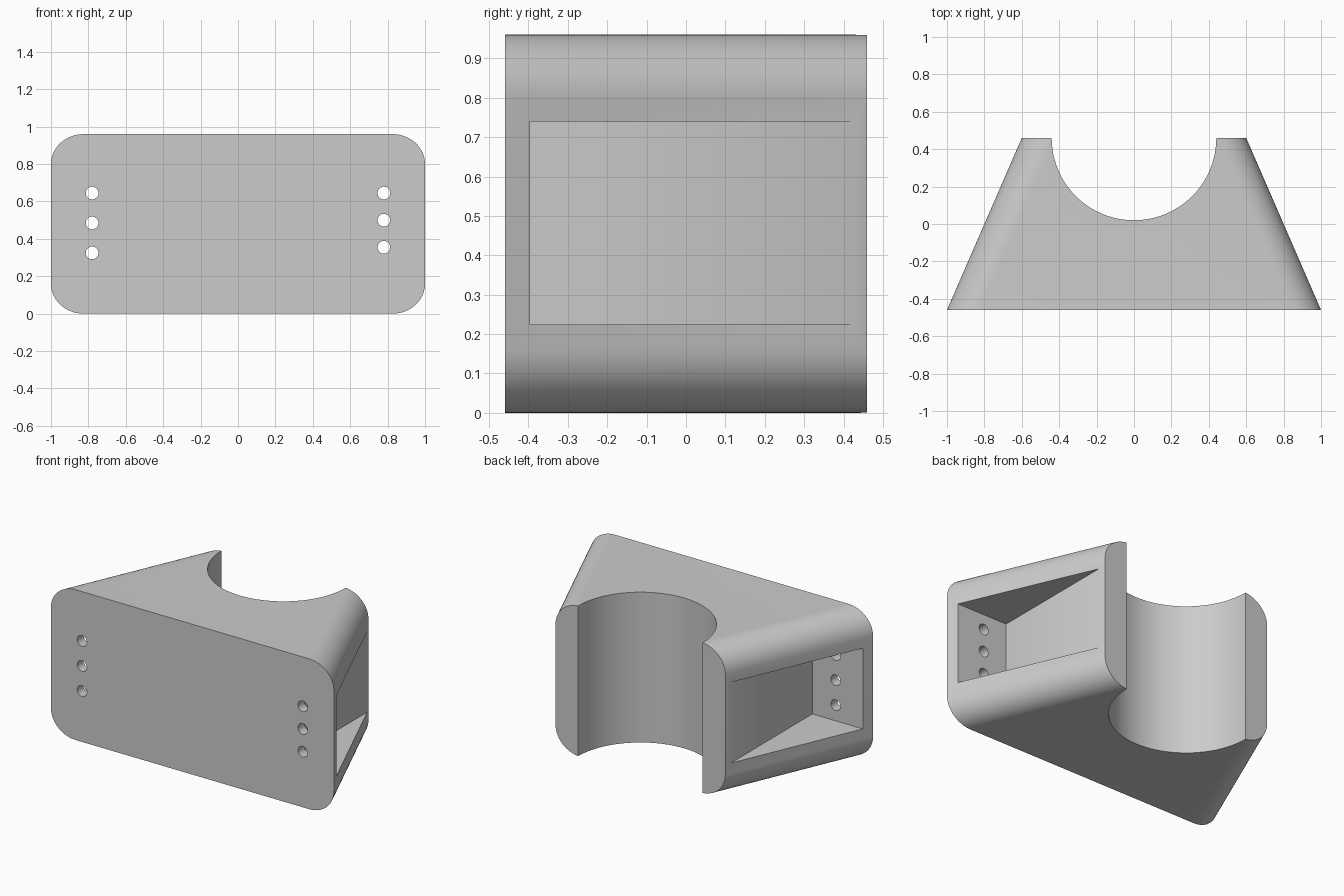
import bpy, bmesh, math
from mathutils import Matrix

cube = bpy.data.objects.get("Cube")
if cube:
    bpy.data.objects.remove(cube, do_unlink=True)

HEIGHT, DEPTH = 0.96, 0.46          # full height, half depth
FRONT_HALF, BACK_HALF = 1.0, 0.6    # half widths
FILLET_X, FILLET_Z = 0.175, 0.16

grey = bpy.data.materials.new("plain_grey")
grey.use_nodes = True
colour = (0.6, 0.6, 0.6, 1)
grey.diffuse_color = colour
grey.node_tree.nodes["Principled BSDF"].inputs["Base Color"].default_value = colour


def make_object(name, bm):
    bmesh.ops.recalc_face_normals(bm, faces=bm.faces)
    mesh = bpy.data.meshes.new(name)
    bm.to_mesh(mesh)
    bm.free()
    mesh.materials.append(grey)
    obj = bpy.data.objects.new(name, mesh)
    bpy.context.collection.objects.link(obj)
    return obj


def rounded_ring(bm, half_width, y, steps=16):
    """Rounded rectangle standing at depth y."""
    ring = []
    for corner, (sx, sz) in enumerate([(1, 1), (-1, 1), (-1, -1), (1, -1)]):
        for i in range(steps + 1):
            a = math.pi / 2 * (corner + i / steps)
            x = sx * (half_width - FILLET_X) + FILLET_X * math.cos(a)
            z = HEIGHT / 2 + sz * (HEIGHT / 2 - FILLET_Z) + FILLET_Z * math.sin(a)
            ring.append(bm.verts.new((x, y, z)))
    return ring


def box_cutter(name, low, high):
    bm = bmesh.new()
    size = [h - l for l, h in zip(low, high)]
    mid = [(h + l) / 2 for l, h in zip(low, high)]
    bmesh.ops.create_cube(bm, size=1, matrix=Matrix.Translation(mid) @ Matrix.Diagonal((*size, 1)))
    return make_object(name, bm)


def cylinder_cutter(name, centre, radius, length, segments, turn=0):
    bm = bmesh.new()
    bmesh.ops.create_cone(bm, cap_ends=True, segments=segments, radius1=radius, radius2=radius,
                          depth=length,
                          matrix=Matrix.Translation(centre) @ Matrix.Rotation(turn, 4, 'X'))
    return make_object(name, bm)


# Tapered body with rounded long edges
bm = bmesh.new()
front = rounded_ring(bm, FRONT_HALF, -DEPTH)
back = rounded_ring(bm, BACK_HALF, DEPTH)
bm.faces.new(front)
bm.faces.new(back)
for i in range(len(front)):
    j = (i + 1) % len(front)
    bm.faces.new((front[i], front[j], back[j], back[i]))
body = make_object("tapered_body", bm)

# Round recess in the back
cutters = [cylinder_cutter("recess_cutter", (0, DEPTH, HEIGHT / 2), 0.44, 2, 96)]

# Side pockets and screw holes through the front wall
for side, heights in ((1, (0.355, 0.5, 0.645)), (-1, (0.325, 0.485, 0.645))):
    xs = sorted((side * 0.615, side * 1.2))
    cutters.append(box_cutter("pocket_cutter", (xs[0], -0.396, 0.225), (xs[1], 0.427, 0.74)))
    for z in heights:
        cutters.append(cylinder_cutter("hole_cutter", (side * 0.78, -0.43, z), 0.034, 0.16, 32,
                                       math.pi / 2))

bpy.context.view_layer.objects.active = body
for cutter in cutters:
    mod = body.modifiers.new("cut", 'BOOLEAN')
    mod.operation, mod.solver, mod.object = 'DIFFERENCE', 'EXACT', cutter
    bpy.ops.object.modifier_apply(modifier=mod.name)
    bpy.data.objects.remove(cutter, do_unlink=True)

bpy.ops.object.select_all(action='DESELECT')
body.select_set(True)
bpy.ops.object.shade_smooth_by_angle(angle=math.radians(30))
